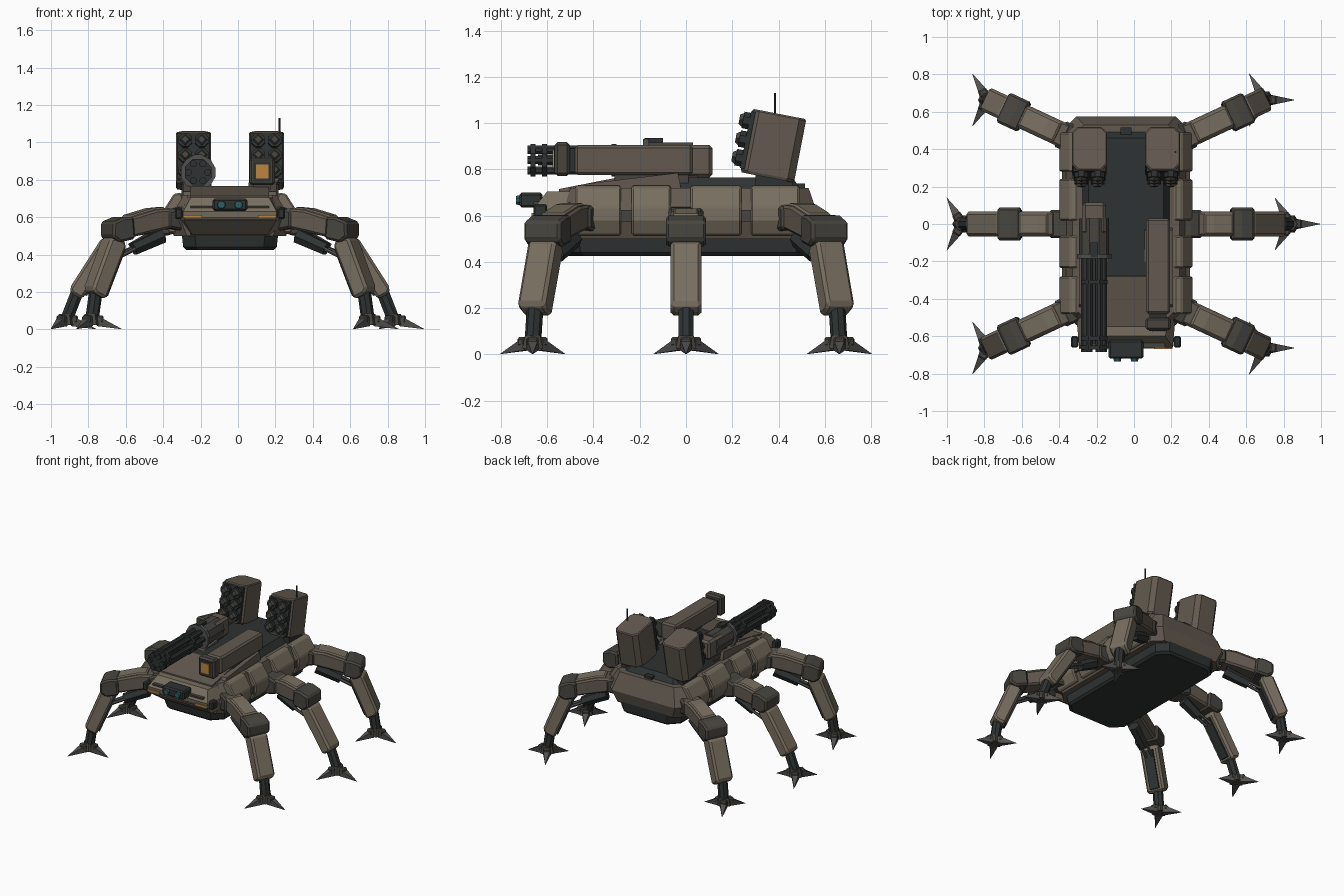
import bpy, bmesh
from math import radians, cos, sin, pi
from mathutils import Matrix, Vector

if "Cube" in bpy.data.objects:
    bpy.data.objects.remove(bpy.data.objects["Cube"])

def material(name, c):
    m = bpy.data.materials.new(name)
    m.diffuse_color = (*c, 1)
    m.use_nodes = True
    m.node_tree.nodes["Principled BSDF"].inputs["Base Color"].default_value = m.diffuse_color
    return m

TAN = material("tan_armour", (.185, .155, .115))
BROWN = material("brown_armour", (.125, .102, .08))
JOINT = material("joint_metal", (.065, .06, .05))
DARK = material("dark_metal", (.028, .032, .032))
CLAW = material("claw_steel", (.085, .082, .08))
AMBER = material("amber", (.5, .24, .05))
TEAL = material("teal_glass", (.03, .11, .12))

X0 = -.043                       # symmetry plane of the walker
BASE = Matrix.Translation((X0, 0, 0))
T = Matrix.Translation
FRONT = Matrix.Rotation(-pi / 2, 4, 'Z')   # profile axis points to -y
I = Matrix.Identity(4)

def finish(name, bm, mat, M=I, bevel=0):
    bm.transform(BASE @ M)
    bmesh.ops.recalc_face_normals(bm, faces=bm.faces)
    me = bpy.data.meshes.new(name)
    bm.to_mesh(me)
    bm.free()
    me.materials.append(mat)
    ob = bpy.data.objects.new(name, me)
    bpy.context.collection.objects.link(ob)
    if bevel:
        b = ob.modifiers.new("bevel", 'BEVEL')
        b.width, b.segments = bevel, 1
    return ob

def loft(name, rings, mat, M=I, bevel=0):
    bm = bmesh.new()
    vs = [[bm.verts.new(p) for p in r] for r in rings]
    n = len(vs[0])
    for a, b in zip(vs, vs[1:]):
        for i in range(n):
            bm.faces.new((a[i], a[(i + 1) % n], b[(i + 1) % n], b[i]))
    bm.faces.new(vs[0])
    bm.faces.new(vs[-1])
    return finish(name, bm, mat, M, bevel)

def prism(name, pts, hw, mat, M=I, bevel=0):
    return loft(name, [[(x, w, z) for x, z in pts] for w in (-hw, hw)], mat, M, bevel)

def octagon(hw, y0, y1, c, z):
    return [(hw, y0 + c, z), (hw, y1 - c, z), (hw - c, y1, z), (c - hw, y1, z),
            (-hw, y1 - c, z), (-hw, y0 + c, z), (c - hw, y0, z), (hw - c, y0, z)]

def box(name, c, size, mat, M=I, bevel=0):
    bm = bmesh.new()
    bmesh.ops.create_cube(bm, size=1, matrix=T(c) @ Matrix.Diagonal((*size, 1)))
    return finish(name, bm, mat, M, bevel)

def rod(name, p, q, r1, r2, n, mat, M=I):
    p, q = Vector(p), Vector(q)
    d = q - p
    R = d.to_track_quat('Z', 'Y').to_matrix().to_4x4()
    bm = bmesh.new()
    bmesh.ops.create_cone(bm, cap_ends=True, segments=n, radius1=r1, radius2=r2, depth=d.length,
                          matrix=T((p + q) / 2) @ R @ Matrix.Rotation(pi / n, 4, 'Z'))
    return finish(name, bm, mat, M)

# Hull
loft("belly", [octagon(.235, -.51, .53, .07, .425), octagon(.25, -.525, .545, .07, .44),
               octagon(.26, -.54, .555, .07, .53)], DARK)
loft("hull", [octagon(.30, -.53, .55, .07, .50), octagon(.335, -.54, .575, .07, .59),
              octagon(.285, -.50, .53, .06, .72)], BROWN)
loft("deck", [octagon(.24, -.33, .50, .04, .71), octagon(.20, -.29, .46, .03, .765)], DARK)
prism("glacis", [(.26, .70), (.28, .768), (.55, .715), (.55, .68)], .21, BROWN, FRONT)
box("rear_hatch", (0, .49, .725), (.06, .05, .03), DARK)

# Nose and sensor
loft("nose", [[(s * w, y, z) for s, w, y in ((-1, b, -.45), (1, b, -.45), (1, a, f), (-1, a, f))]
              for z, a, b, f in ((.505, .20, .25, -.55), (.585, .25, .27, -.655),
                                 (.63, .25, .27, -.66), (.705, .21, .24, -.60))], TAN)
box("nose_trim_lower", (0, -.655, .592), (.49, .02, .014), JOINT)
for s in (-1, 1):
    box("nose_trim_light", (s * .20, -.66, .605), (.10, .014, .012), AMBER)
box("nose_trim_upper", (0, -.645, .655), (.42, .03, .012), JOINT)
box("sensor_box", (0, -.67, .667), (.185, .10, .065), DARK, bevel=.01)
for s in (-1, 1):
    rod("sensor_lens", (s * .046, -.715, .667), (s * .046, -.735, .667), .024, .02, 8, TEAL)
    box("nose_side_light", (s * .275, -.63, .62), (.04, .06, .06), DARK, bevel=.008)
    # Side armour panels
    for i, (y, w) in enumerate(((-.38, .10), (-.15, .085), (.13, .11), (.385, .105))):
        prism("side_panel", [(.25, .70), (.26, .732), (.30, .725), (.354, .64), (.356, .58),
                             (.325, .515), (.28, .515)], w, TAN,
              T((0, y, 0)) @ Matrix.Diagonal((s, 1, 1, 1)), .008)
    box("side_rail", (s * .328, 0, .60), (.03, .88, .05), JOINT)
    # Sloped gun bases
    prism("gun_base", [(.02, .71), (.035, .785), (.43, .738), (.45, .71)], .075, BROWN,
          T((s * .175, 0, 0)) @ FRONT)
    # Missile pods
    P = T((s * .195, .378, .905)) @ Matrix.Rotation(radians(-11), 4, 'X')
    box("pod_mount", (s * .195, .38, .75), (.13, .16, .12), DARK)
    loft("missile_pod", [octagon(.088, -.112, .112, .03, -.142), octagon(.094, -.118, .118, .03, -.13),
                         octagon(.094, -.118, .118, .03, .13), octagon(.088, -.112, .112, .03, .137)],
         BROWN, P)
    box("pod_face", (0, -.113, 0), (.172, .02, .25), DARK, P)
    for cx in (-.044, .044):
        for cz in (-.082, 0, .082):
            rod("missile_tube", (cx, -.11, cz), (cx, -.15, cz), .039, .039, 8, DARK, P)
            rod("missile_tip", (cx, -.15, cz), (cx, -.166, cz), .03, .02, 4, JOINT,
                P @ T((cx, 0, cz)) @ Matrix.Rotation(pi / 4, 4, 'Y') @ T((-cx, 0, -cz)))
rod("antenna", (.265, .385, 1.0), (.265, .385, 1.13), .006, .005, 6, DARK)

# Rotary gun on the left
G = T((-.17, 0, .84))
box("rotary_mount", (0, .03, -.005), (.125, .17, .14), BROWN, G, .015)
box("rotary_pedestal", (0, -.03, -.08), (.11, .16, .10), JOINT, G)
rod("rotary_housing", (0, .03, 0), (0, -.16, 0), .08, .08, 10, JOINT, G)
rod("rotary_ring", (0, -.16, 0), (0, -.185, 0), .095, .095, 12, CLAW, G)
box("rotary_sight", (0, -.14, .085), (.04, .08, .02), DARK, G)
rod("rotary_core", (0, -.17, 0), (0, -.64, 0), .026, .026, 8, DARK, G)
for i in range(6):
    x, z = .052 * cos(i * pi / 3), .052 * sin(i * pi / 3)
    rod("rotary_barrel", (x, -.17, z), (x, -.685, z), .019, .019, 8, DARK, G)
for y in (-.30, -.60, -.65):
    rod("barrel_clamp", (0, y, 0), (0, y - .022, 0), .076, .076, 8, DARK, G)

# Cannon on the right
C = T((.172, 0, .84))
box("cannon_body", (0, -.225, 0), (.128, .51, .13), BROWN, C, .012)
box("cannon_base", (0, -.15, -.075), (.09, .32, .06), JOINT, C)
box("cannon_neck", (0, -.495, 0), (.09, .04, .10), DARK, C)
box("cannon_muzzle", (0, -.535, .005), (.135, .065, .145), JOINT, C, .012)
box("cannon_lens_frame", (0, -.565, .005), (.095, .012, .105), DARK, C)
box("cannon_lens", (0, -.571, .005), (.066, .012, .076), AMBER, C)

# Legs: profiles run along the reach of the leg, in (reach, height);
# d moves the knee outwards over a fixed foot, as on the corner legs
def leg(tag, M, foot, d):
    def upper(name, pts, hw, mat, bevel):
        pts = [(r + d * min(1, max(0, (r - .30) / .25)), z + .25 * d * max(0, min(1, (.6 - r) / .2)))
               for r, z in pts]
        prism(tag + name, pts, hw, mat, M, bevel)

    def lower(r, w, z):
        return (r + d * (z - .05) / .42, w, z)

    upper("_hip", [(.25, .53), (.27, .64), (.345, .635), (.41, .61), (.41, .52), (.34, .50)],
          .075, JOINT, .012)
    upper("_thigh", [(.37, .525), (.38, .622), (.46, .622), (.60, .59), (.60, .485), (.47, .505)],
          .066, BROWN, .012)
    upper("_thigh_plate", [(.41, .60), (.42, .632), (.47, .632), (.575, .607), (.575, .58)],
          .055, TAN, .008)
    upper("_knee", [(.555, .48), (.565, .598), (.62, .60), (.686, .575), (.688, .495), (.645, .465)],
          .087, JOINT, .012)
    shin = [lower(r, 0, z)[::2] for r, z in
            ((.60, .45), (.62, .49), (.685, .49), (.858, .22), (.845, .19), (.79, .162))]
    prism(tag + "_shin", shin, .066, TAN, M, .014)
    spine = [lower(r, 0, z)[::2] for r, z in ((.60, .43), (.63, .44), (.80, .19), (.765, .18))]
    prism(tag + "_shin_spine", spine, .035, DARK, M)
    rod(tag + "_actuator", (.40 + d * .6, 0, .50), (.53 + d, 0, .43), .042, .036, 6, DARK, M)
    for w in (-.022, .022):
        rod(tag + "_piston", (.50 + d, w, .445), lower(.65, w, .385), .011, .011, 6, CLAW, M)
    rod(tag + "_ankle", lower(.805, 0, .23), (.875, 0, .05), .036, .036, 8, DARK, M)
    F = T((*foot, 0))
    rod(tag + "_foot_hub", (0, 0, .025), (0, 0, .082), .052, .038, 6, JOINT, F)
    # Three claws share one heading on every foot
    for k in range(3):
        R = F @ Matrix.Rotation(k * 2 * pi / 3, 4, 'Z')
        rod(tag + "_claw", (.035, 0, .043), (.162, 0, .002), .037, .001, 4, CLAW, R)
        box(tag + "_claw_knuckle", (.045, 0, .055), (.04, .05, .04), JOINT, R, .008)

REACH = .877
for s, side in ((-1, "left"), (1, "right")):
    S = Matrix.Diagonal((s, 1, 1, 1))
    for part, x, y, a, d in (("front", .74, -.663, -25, .1), ("middle", REACH, 0, 0, 0),
                             ("rear", .74, .663, 25, .1)):
        M = S @ T((x, y, 0)) @ Matrix.Rotation(radians(a), 4, 'Z') @ T((-REACH, 0, 0))
        leg(f"{part}_{side}_leg", M, (s * x, y), d)
